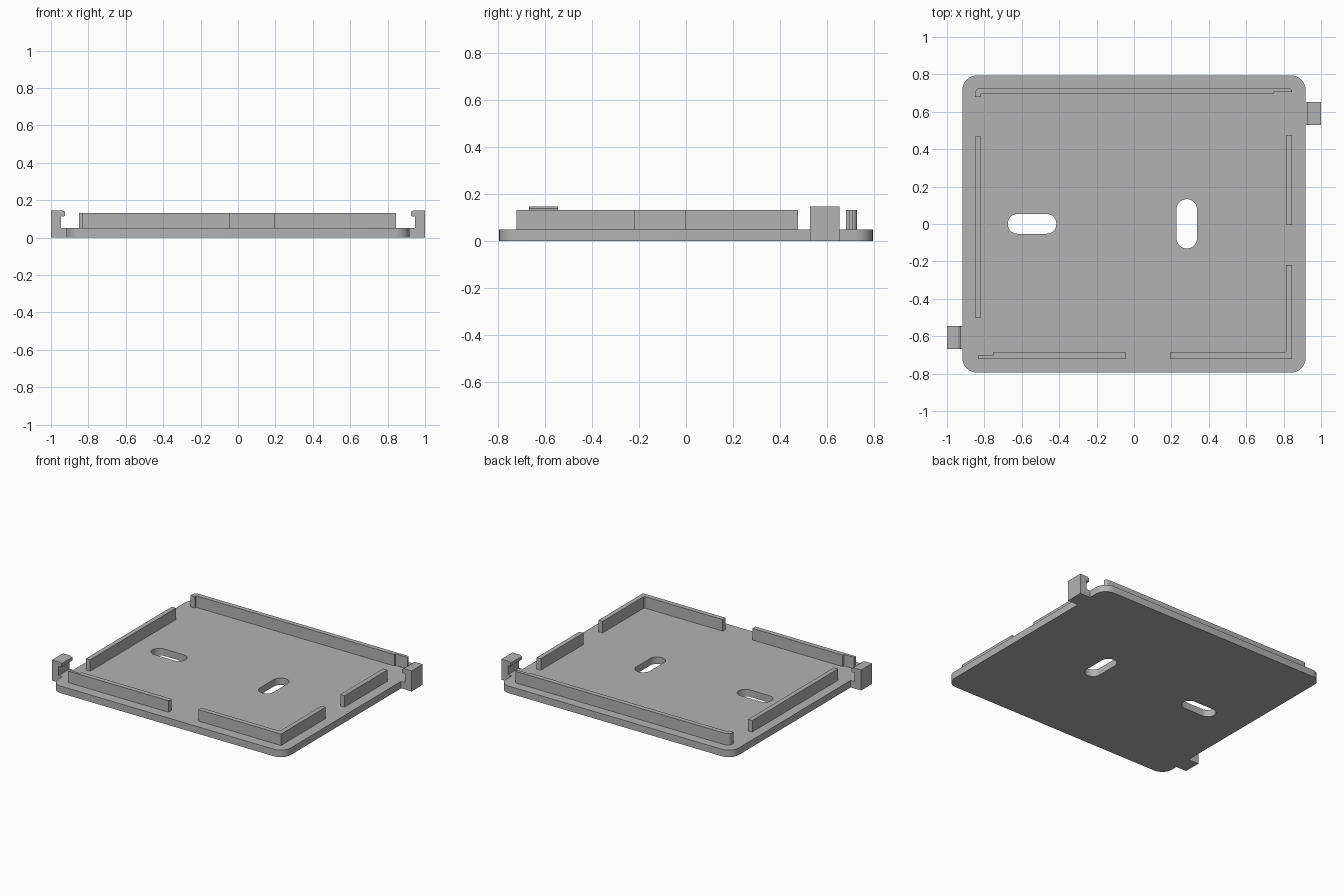
import bpy
import bmesh
from math import cos, sin, pi

cube = bpy.data.objects.get("Cube")
if cube:
    bpy.data.objects.remove(cube, do_unlink=True)

BASE_TOP, WALL_TOP = 0.05, 0.132

grey = bpy.data.materials.new("plain grey")
grey.use_nodes = True
grey.diffuse_color = (0.45, 0.45, 0.45, 1)
grey.node_tree.nodes["Principled BSDF"].inputs["Base Color"].default_value = grey.diffuse_color


def prism(name, points, sweep):
    """Closed outline of 3D points swept along a vector."""
    bm = bmesh.new()
    face = bm.faces.new([bm.verts.new(p) for p in points])
    swept = bmesh.ops.extrude_face_region(bm, geom=[face])
    verts = [v for v in swept["geom"] if isinstance(v, bmesh.types.BMVert)]
    bmesh.ops.translate(bm, vec=sweep, verts=verts)
    bmesh.ops.recalc_face_normals(bm, faces=bm.faces)
    mesh = bpy.data.meshes.new(name)
    bm.to_mesh(mesh)
    bm.free()
    mesh.materials.append(grey)
    obj = bpy.data.objects.new(name, mesh)
    bpy.context.collection.objects.link(obj)
    return obj


def slab(name, outline, z0, z1):
    return prism(name, [(x, y, z0) for x, y in outline], (0, 0, z1 - z0))


def arc(cx, cy, r, start, steps=8):
    """Quarter circle, counter-clockwise from the start angle."""
    angles = [start + pi / 2 * i / steps for i in range(steps + 1)]
    return [(cx + r * cos(a), cy + r * sin(a)) for a in angles]


def rounded(cx, cy, hx, hy, r):
    pts = []
    for i, (sx, sy) in enumerate([(1, 1), (-1, 1), (-1, -1), (1, -1)]):
        for p in arc(cx + sx * (hx - r), cy + sy * (hy - r), r, i * pi / 2):
            if not pts or abs(p[0] - pts[-1][0]) + abs(p[1] - pts[-1][1]) > 1e-5:
                pts.append(p)
    return pts


def wall(name, outline):
    return slab(name, outline, BASE_TOP, WALL_TOP)


def box(x0, x1, y0, y1):
    return [(x0, y0), (x1, y0), (x1, y1), (x0, y1)]


def smooth(obj):
    bpy.ops.object.select_all(action="DESELECT")
    obj.select_set(True)
    bpy.context.view_layer.objects.active = obj
    bpy.ops.object.shade_smooth_by_angle(angle=0.5)


# Base plate with two screw slots
plate = slab("base_plate", rounded(0, 0, 0.918, 0.795, 0.08), 0, BASE_TOP)
slots = [("cross_slot_cutter", (-0.545, 0.001, 0.13, 0.0535, 0.053)),
         ("long_slot_cutter", (0.282, 0.001, 0.0545, 0.132, 0.054))]
for name, shape in slots:
    cutter = slab(name, rounded(*shape), -0.1, 0.2)
    cutter.hide_render = True
    cutter.hide_set(True)
    cutter.display_type = "WIRE"
    cut = plate.modifiers.new(name, "BOOLEAN")
    cut.operation, cut.solver, cut.object = "DIFFERENCE", "EXACT", cutter

# Bake the cuts so the plate is one clean mesh
baked = bpy.data.meshes.new_from_object(
    plate.evaluated_get(bpy.context.evaluated_depsgraph_get()))
plate.modifiers.clear()
plate.data = baked
for name, _ in slots:
    bpy.data.objects.remove(bpy.data.objects[name], do_unlink=True)
smooth(plate)

# Straight side rails
wall("right_rail", box(-0.85, -0.817, -0.5, 0.467))
wall("left_back_rail", box(0.812, 0.845, -0.005, 0.477))

# Front rail, thinned beside the clip
wall("front_right_rail", [(-0.835, -0.722), (-0.042, -0.722), (-0.042, -0.688),
                          (-0.755, -0.688), (-0.755, -0.703), (-0.835, -0.703)])

# L-shaped rail around the front left corner
wall("front_left_corner_rail", [(0.192, -0.722), (0.845, -0.722), (0.845, -0.22),
                                (0.812, -0.22), (0.812, -0.68), (0.804, -0.688),
                                (0.192, -0.688)])

# Back rail with a short return and rounded outer corners
back = [(-0.85, 0.68), (-0.817, 0.68), (-0.817, 0.695), (0.747, 0.695),
        (0.747, 0.706), (0.845, 0.706)]
back += arc(0.825, 0.708, 0.02, 0, 5) + arc(-0.82, 0.698, 0.03, pi / 2, 5)
smooth(wall("back_rail", back))

# Hooked clips on opposite corners
hook = [(0.9, 0), (1, 0), (1, 0.146), (0.94, 0.146), (0.926, 0.138),
        (0.926, 0.115), (0.935, 0.112), (0.947, 0.115), (0.947, BASE_TOP),
        (0.9, BASE_TOP)]
for name, side, y0, y1 in [("left_clip", 1, 0.528, 0.653),
                           ("right_clip", -1, -0.668, -0.545)]:
    prism(name, [(side * x, y0, z) for x, z in hook], (0, y1 - y0, 0))
